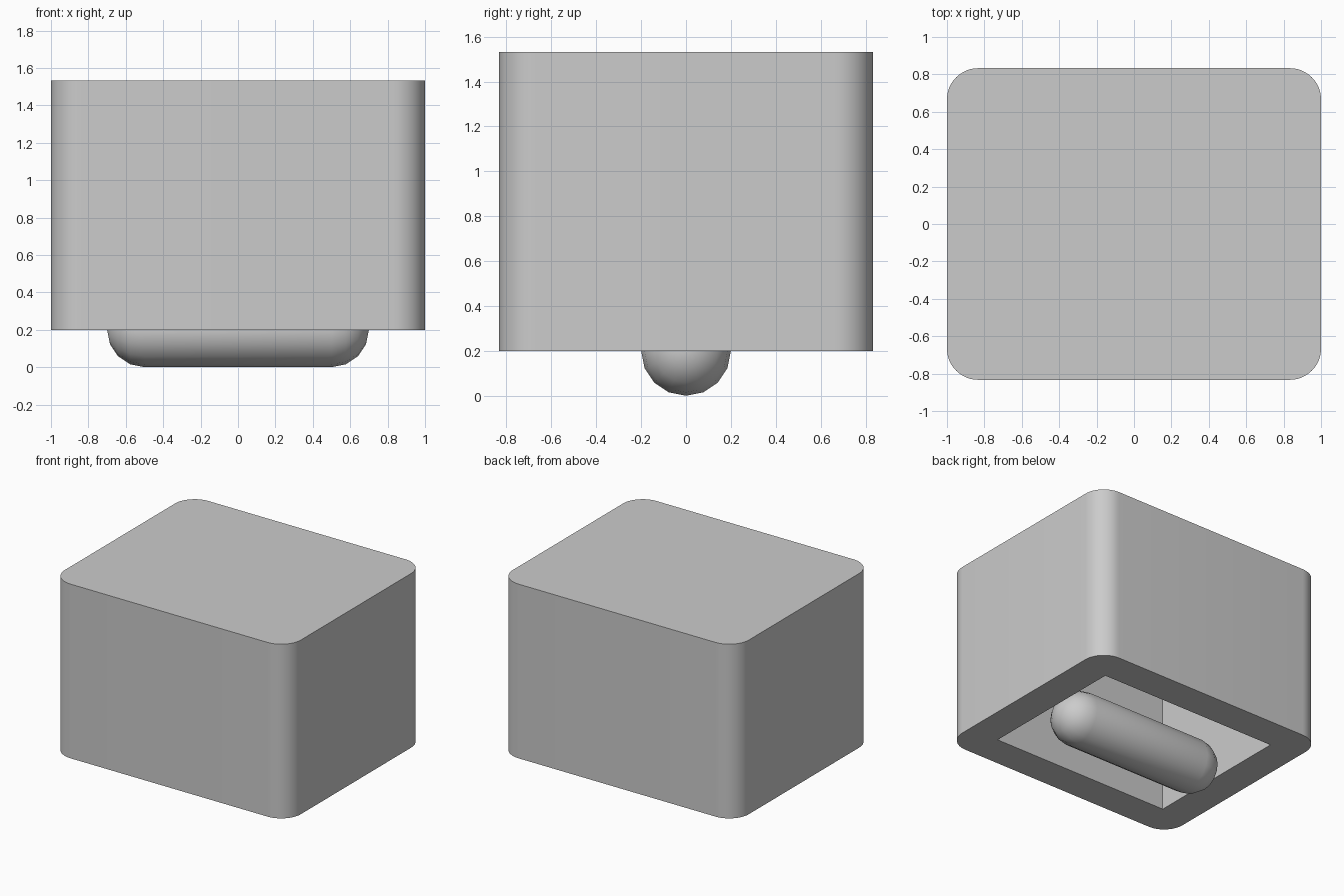
import bpy, bmesh
from math import sin, cos, pi, radians
from mathutils import Vector

cube = bpy.data.objects.get("Cube")
if cube:
    bpy.data.objects.remove(cube, do_unlink=True)

GREY = (0.6, 0.6, 0.6, 1)
grey = bpy.data.materials.new("plain_grey")
grey.use_nodes = True
grey.diffuse_color = GREY
grey.node_tree.nodes["Principled BSDF"].inputs["Base Color"].default_value = GREY


def finish(name, bm, angle):
    bmesh.ops.recalc_face_normals(bm, faces=bm.faces)
    mesh = bpy.data.meshes.new(name)
    bm.to_mesh(mesh)
    bm.free()
    mesh.materials.append(grey)
    obj = bpy.data.objects.new(name, mesh)
    bpy.context.collection.objects.link(obj)
    bpy.ops.object.select_all(action='DESELECT')
    obj.select_set(True)
    bpy.context.view_layer.objects.active = obj
    bpy.ops.object.shade_smooth_by_angle(angle=radians(angle))
    return obj


HALF_X, HALF_Y = 1.0, 0.833
BOTTOM, TOP = 0.2, 1.533
WALL, RADIUS = 0.25, 0.167

# Housing: box with rounded upright edges, open underneath
bm = bmesh.new()
bmesh.ops.create_cube(bm, size=2)
for v in bm.verts:
    v.co = (v.co.x * HALF_X, v.co.y * HALF_Y, TOP if v.co.z > 0 else BOTTOM)

# Square-cornered cavity, inset from the underside and pushed upwards
floor = min(bm.faces, key=lambda f: f.calc_center_median().z)
bmesh.ops.inset_region(bm, faces=[floor], thickness=WALL, use_even_offset=True)
pushed = bmesh.ops.extrude_face_region(bm, geom=[floor])["geom"]
for v in pushed:
    if isinstance(v, bmesh.types.BMVert):
        v.co.z = TOP - WALL
if floor.is_valid:
    bmesh.ops.delete(bm, geom=[floor], context='FACES_ONLY')

# Round only the four outer upright edges
uprights = [e for e in bm.edges
            if abs(e.verts[0].co.z - e.verts[1].co.z) > 1
            and all(abs(v.co.x) > HALF_X - 0.01 for v in e.verts)]
bmesh.ops.bevel(bm, geom=uprights, offset=RADIUS, offset_type='OFFSET',
                segments=12, profile=0.5, affect='EDGES')
finish("housing", bm, 30)

# Roller: capsule lying along x, spun from a half profile
bm = bmesh.new()
R, HALF_LENGTH, STEPS, SIDES = 0.2, 0.5, 4, 16
centre = Vector((0, 0, R))
quarter = [i * pi / 2 / STEPS for i in range(STEPS + 1)]
profile = [(HALF_LENGTH + R * cos(a), R * sin(a)) for a in quarter]
profile += [(-x, r) for x, r in reversed(profile)]
verts = [bm.verts.new((x, 0, R - r)) for x, r in profile]
edges = [bm.edges.new(pair) for pair in zip(verts, verts[1:])]
bmesh.ops.spin(bm, geom=verts + edges, cent=centre, axis=(1, 0, 0),
               angle=2 * pi, steps=SIDES)
bmesh.ops.remove_doubles(bm, verts=bm.verts, dist=0.0005)
finish("capsule_roller", bm, 40)
